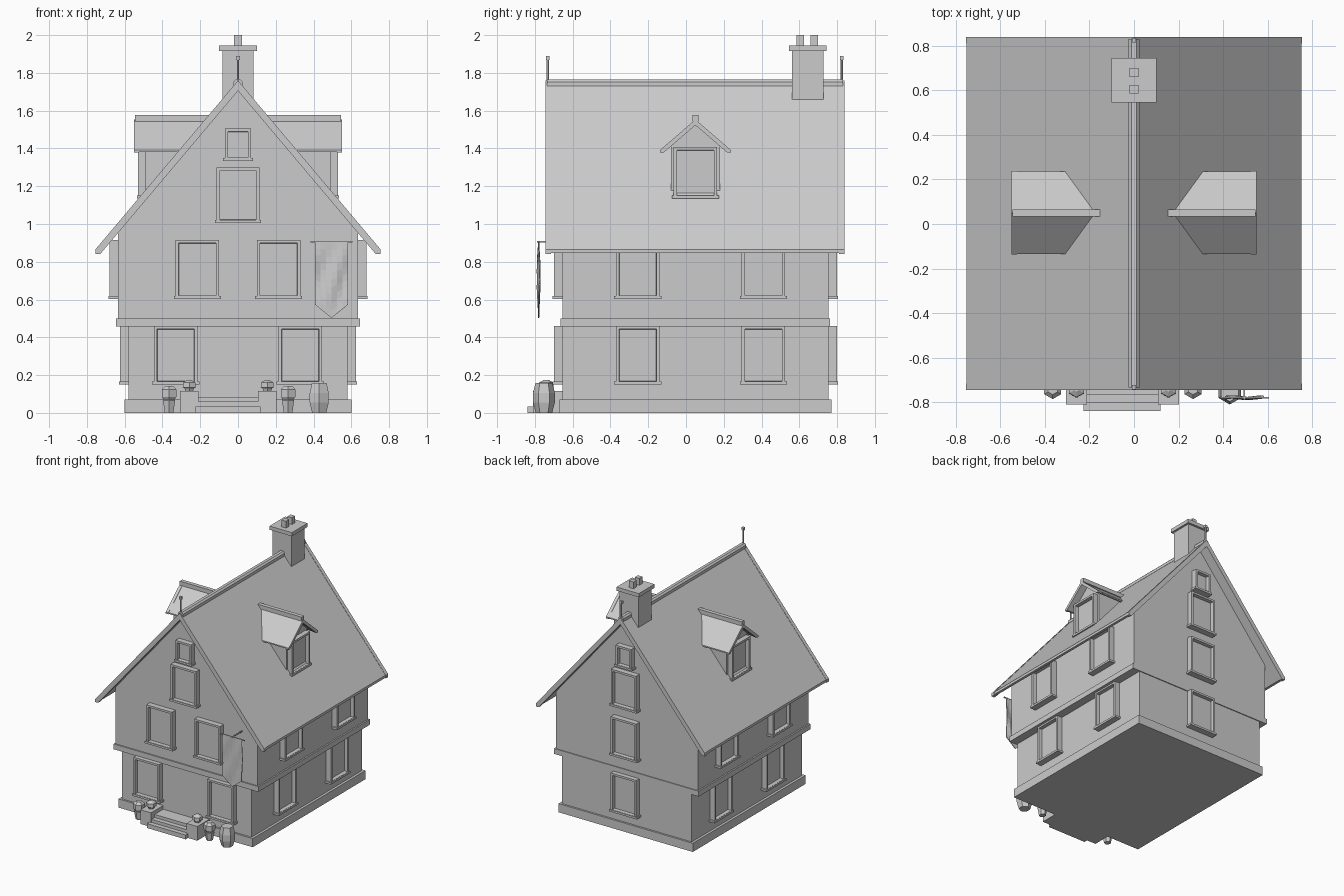
import bpy, bmesh, math
from mathutils import Matrix, Vector

if "Cube" in bpy.data.objects:
    bpy.data.objects.remove(bpy.data.objects["Cube"], do_unlink=True)

grey = bpy.data.materials.new("plain grey")
grey.use_nodes = True
grey.diffuse_color = (0.6, 0.6, 0.6, 1)
grey.node_tree.nodes["Principled BSDF"].inputs["Base Color"].default_value = (0.6, 0.6, 0.6, 1)

MID = 0.05             # centre of the house along y
FRONT, BACK = -0.655, 0.755
SLOPE = 1.185          # main roof pitch


def finish(name, bm):
    bmesh.ops.recalc_face_normals(bm, faces=bm.faces)
    mesh = bpy.data.meshes.new(name)
    bm.to_mesh(mesh)
    bm.free()
    mesh.materials.append(grey)
    ob = bpy.data.objects.new(name, mesh)
    bpy.context.scene.collection.objects.link(ob)
    return ob


def prism(name, profile, a, b, axis="y"):
    """Extrude a (side, z) outline from a to b along an axis."""
    bm = bmesh.new()
    place = (lambda u, t, v: (u, t, v)) if axis == "y" else (lambda u, t, v: (t, u, v))
    rings = [[bm.verts.new(place(u, t, v)) for u, v in profile] for t in (a, b)]
    n = len(profile)
    for ring in rings:
        bm.faces.new(ring)
    for i in range(n):
        j = (i + 1) % n
        bm.faces.new((rings[0][i], rings[0][j], rings[1][j], rings[1][i]))
    return finish(name, bm)


def box(name, x0, x1, y0, y1, z0, z1):
    return prism(name, [(x0, z0), (x1, z0), (x1, z1), (x0, z1)], y0, y1)


def chevron(centre, apex, half, pitch, thick):
    """Outline of a two-sided roof with plumb-cut eaves."""
    low = apex - half * pitch
    cut = low - thick * 0.45
    inner = half - thick * 0.55 / pitch
    right = [(half, low), (half, cut), (inner, cut)]
    left = [(-u, v) for u, v in reversed(right)]
    pts = [(0, apex)] + right + [(0, cut + inner * pitch)] + left
    return [(centre + u, v) for u, v in pts]


def lathe(name, rings, x, y, z, sides=6):
    bm = bmesh.new()
    loops = []
    for r, h in rings:
        angles = [2 * math.pi * i / sides - math.pi / 2 for i in range(sides)]
        loops.append([bm.verts.new((x + r * math.cos(a), y + r * math.sin(a), z + h)) for a in angles])
    for lo, hi in zip(loops, loops[1:]):
        for i in range(sides):
            j = (i + 1) % sides
            bm.faces.new((lo[i], lo[j], hi[j], hi[i]))
    bm.faces.new(loops[0])
    bm.faces.new(loops[-1])
    return finish(name, bm)


def window(name, pos, angle, width=0.23, height=0.31):
    """Framed recessed pane with a sill; pos is the bottom centre on the wall."""
    bm = bmesh.new()
    size = Matrix.Translation((0, -0.015, height / 2)) @ Matrix.Diagonal((width, 0.06, height, 1))
    bmesh.ops.create_cube(bm, size=1, matrix=size)
    pane = min(bm.faces, key=lambda f: f.calc_center_median().y)
    bmesh.ops.inset_region(bm, faces=[pane], thickness=0.023)
    bmesh.ops.inset_region(bm, faces=[pane], thickness=0.002)
    bmesh.ops.translate(bm, verts=pane.verts, vec=(0, 0.03, 0))
    size = Matrix.Translation((0, -0.018, 0.007)) @ Matrix.Diagonal((width + 0.02, 0.066, 0.016, 1))
    bmesh.ops.create_cube(bm, size=1, matrix=size)
    bm.transform(Matrix.Translation(pos) @ Matrix.Rotation(angle, 4, "Z"))
    finish(name, bm)


# Walls
box("plinth", -0.60, 0.60, -0.67, 0.77, 0, 0.07)
box("lower_walls", -0.58, 0.58, FRONT, BACK, 0.05, 0.47)
box("storey_band", -0.647, 0.647, -0.665, 0.762, 0.457, 0.50)
eave = 1.74 - 0.635 * SLOPE
prism("upper_walls", [(-0.635, 0.49), (0.635, 0.49), (0.635, eave), (0, 1.74), (-0.635, eave)], FRONT, BACK)

# Main roof with bargeboards and ridge
prism("roof", chevron(0, 1.757, 0.752, SLOPE, 0.045), -0.72, 0.815)
for name, a, b in (("front", -0.745, -0.715), ("back", 0.81, 0.84)):
    prism(name + "_bargeboard", chevron(0, 1.76, 0.755, SLOPE, 0.055), a, b)
ridge = [(-0.024, 1.73), (0.024, 1.73), (0.024, 1.753), (0.012, 1.765), (-0.012, 1.765), (-0.024, 1.753)]
prism("ridge_cap", ridge, -0.735, 0.83)
for name, y in (("front", -0.732), ("back", 0.825)):
    lathe(name + "_finial_post", [(0.006, 0), (0.006, 0.14)], 0, y, 1.735)
    box(name + "_finial_knob", -0.01, 0.01, y - 0.01, y + 0.01, 1.868, 1.89)

# Chimney
box("chimney", -0.083, 0.083, 0.562, 0.728, 1.655, 1.92)
box("chimney_cap", -0.1, 0.1, 0.545, 0.745, 1.915, 1.945)
for i, y in enumerate((0.605, 0.68)):
    box(f"chimney_pot_{i + 1}", -0.02, 0.02, y - 0.02, y + 0.02, 1.94, 2.0)

# Dormers on both roof slopes
for side, s in (("left", 1), ("right", -1)):
    outline = [(MID - 0.13, 1.165), (MID + 0.13, 1.165), (MID + 0.13, 1.43), (MID, 1.54), (MID - 0.13, 1.43)]
    prism(side + "_dormer_walls", outline, s * 0.2, s * 0.49, "x")
    prism(side + "_dormer_roof", chevron(MID, 1.55, 0.185, 0.86, 0.022), s * 0.17, s * 0.53, "x")
    prism(side + "_dormer_bargeboard", chevron(MID, 1.553, 0.188, 0.86, 0.03), s * 0.525, s * 0.55, "x")
    lo, hi = sorted((s * 0.147, s * 0.545))
    box(side + "_dormer_ridge", lo, hi, MID - 0.016, MID + 0.016, 1.543, 1.576)
    window(side + "_dormer_window", (s * 0.485, MID, 1.135), s * math.pi / 2, 0.23, 0.272)

# Wall windows
for side, s in (("left", 1), ("right", -1)):
    window(f"front_lower_{side}_window", (s * 0.33, FRONT, 0.15), 0)
    window(f"front_upper_{side}_window", (s * 0.215, FRONT, 0.605), 0)
    for end, y in (("front", -0.255), ("back", 0.41)):
        window(f"{side}_lower_{end}_window", (s * 0.58, y, 0.15), s * math.pi / 2)
        window(f"{side}_upper_{end}_window", (s * 0.635, y, 0.605), s * math.pi / 2)
for name, y, turn in (("front", FRONT, 0), ("back", BACK, math.pi)):
    window(name + "_gable_window", (0, y, 1.005), turn, 0.225, 0.295)
    window(name + "_attic_window", (0, y, 1.335), turn, 0.14, 0.17)
for name, z in (("lower", 0.15), ("upper", 0.605)):
    window(f"back_{name}_window", (0, BACK, z), math.pi)

# Front steps with side piers and bowls
for i, (half, y, top) in enumerate(((0.173, -0.84, 0.035), (0.16, -0.803, 0.06), (0.16, -0.765, 0.085))):
    box(f"step_{i + 1}", -0.053 - half, -0.053 + half, y, -0.64, 0, top)
bowl = [(0.022, 0), (0.03, 0.018), (0.04, 0.022), (0.038, 0.048), (0.012, 0.062)]
for side, x in (("left", 0.155), ("right", -0.258)):
    box(side + "_pier", x - 0.048, x + 0.048, -0.81, -0.64, 0, 0.115)
    lathe(side + "_bowl", bowl, x, -0.74, 0.113)

# Potted shrubs and barrel
shrub = [(0.026, 0), (0.037, 0.065), (0.033, 0.07), (0.044, 0.085), (0.044, 0.125), (0.024, 0.143)]
for side, x in (("left", 0.265), ("right", -0.365)):
    lathe(side + "_potted_shrub", shrub, x, -0.742, 0)
barrel = [(0.043, 0), (0.058, 0.055), (0.058, 0.105), (0.045, 0.158)]
lathe("barrel", barrel, 0.43, -0.752, 0)

# Hanging banner on its bracket
box("banner_crossbar", 0.385, 0.605, -0.784, -0.776, 0.901, 0.909)
box("banner_bracket", 0.491, 0.499, -0.79, FRONT, 0.901, 0.909)
bm = bmesh.new()
COLS, ROWS = 6, 10
bmesh.ops.create_grid(bm, x_segments=COLS, y_segments=ROWS, size=0.5)
for v in bm.verts:
    u, t = v.co.x * 2, 0.5 - v.co.y
    length = 0.40 - 0.07 * abs(u)
    wave = math.sin(t * math.pi) * (0.008 * math.cos(u * 4 + t * 5))
    v.co = Vector((0.495 + u * 0.087, -0.78 + wave, 0.903 - t * length))
banner = finish("banner", bm)
solid = banner.modifiers.new("cloth thickness", "SOLIDIFY")
solid.thickness = 0.006
solid.offset = 0
